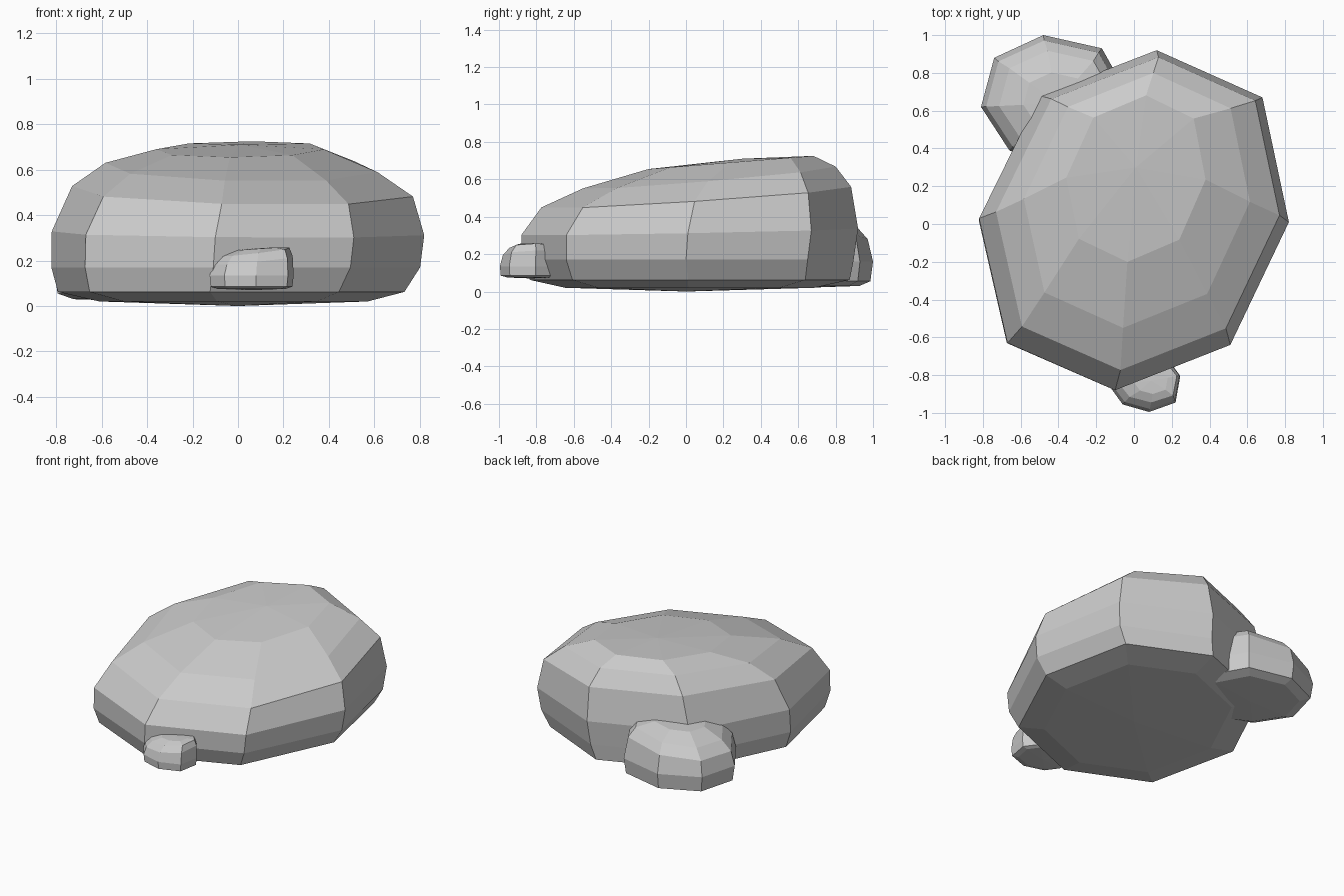
import bpy, bmesh


def rock(name, outline, rings, bottom, top):
    """Stack faceted rings made from one outline.
    Each ring: scale x, scale y, centre x, centre y, height, tilt x, tilt y."""
    n = len(outline)
    xs, ys = zip(*outline)
    ox, oy = (min(xs) + max(xs)) / 2, (min(ys) + max(ys)) / 2
    bm = bmesh.new()
    loops = []
    for sx, sy, cx, cy, z, tx, ty in rings:
        loop = []
        for x, y in outline:
            dx, dy = (x - ox) * sx, (y - oy) * sy
            loop.append(bm.verts.new((cx + dx, cy + dy, z + tx * dx + ty * dy)))
        loops.append(loop)
    for a, b in zip(loops, loops[1:]):
        for i in range(n):
            j = (i + 1) % n
            bm.faces.new((a[i], a[j], b[j], b[i]))
    for loop, point in ((loops[0], bottom), (loops[-1], top)):
        v = bm.verts.new(point)
        for i in range(n):
            bm.faces.new((loop[i], loop[(i + 1) % n], v))
    bmesh.ops.recalc_face_normals(bm, faces=bm.faces)
    mesh = bpy.data.meshes.new(name)
    bm.to_mesh(mesh)
    bm.free()
    obj = bpy.data.objects.new(name, mesh)
    bpy.context.collection.objects.link(obj)
    return obj


# Large domed boulder, rising towards the back
rock("main_boulder",
     [(0.12, 0.92), (-0.5, 0.68), (-0.82, 0.03), (-0.67, -0.63),
      (-0.1, -0.88), (0.51, -0.64), (0.82, 0.01), (0.68, 0.67)],
     [(0.72, 0.74, -0.02, 0.02, 0.02, 0, 0),
      (0.93, 0.95, -0.03, 0.02, 0.062, 0, 0),
      (0.99, 0.985, -0.01, 0.01, 0.17, 0, 0),
      (1.0, 1.0, 0.0, 0.02, 0.32, -0.01, 0.02),
      (0.915, 0.92, 0.02, 0.055, 0.505, -0.03, 0.07),
      (0.73, 0.75, 0.015, 0.125, 0.61, -0.033, 0.09),
      (0.45, 0.49, 0.01, 0.24, 0.69, 0, 0.08)],
     (0, 0, 0.0), (0.01, 0.3, 0.71))

# Medium rock tucked against the back left
rock("back_rock",
     [(-0.48, 1.0), (-0.74, 0.88), (-0.81, 0.62), (-0.66, 0.39),
      (-0.42, 0.28), (-0.15, 0.4), (-0.03, 0.68), (-0.17, 0.93)],
     [(0.78, 0.8, -0.42, 0.64, 0.03, 0, 0),
      (0.96, 0.96, -0.42, 0.64, 0.055, 0, 0),
      (1.0, 1.0, -0.42, 0.64, 0.16, 0, 0),
      (0.93, 0.92, -0.42, 0.64, 0.285, 0.08, 0),
      (0.78, 0.77, -0.41, 0.64, 0.345, 0.09, 0),
      (0.45, 0.45, -0.41, 0.64, 0.385, 0.05, 0)],
     (-0.42, 0.64, 0.02), (-0.4, 0.64, 0.39))

# Small pebble against the front
rock("front_pebble",
     [(0.08, -0.99), (0.22, -0.94), (0.245, -0.8), (0.18, -0.71),
      (0.03, -0.68), (-0.1, -0.74), (-0.125, -0.86), (-0.06, -0.95)],
     [(0.8, 0.8, 0.06, -0.83, 0.075, 0, 0),
      (0.97, 0.97, 0.06, -0.84, 0.085, 0, 0),
      (1.0, 1.0, 0.06, -0.84, 0.135, 0, 0),
      (0.95, 0.93, 0.065, -0.835, 0.2, 0.1, 0.05),
      (0.82, 0.74, 0.075, -0.83, 0.237, 0.12, 0.05),
      (0.48, 0.45, 0.09, -0.83, 0.252, 0.07, 0)],
     (0.06, -0.83, 0.07), (0.09, -0.83, 0.255))
